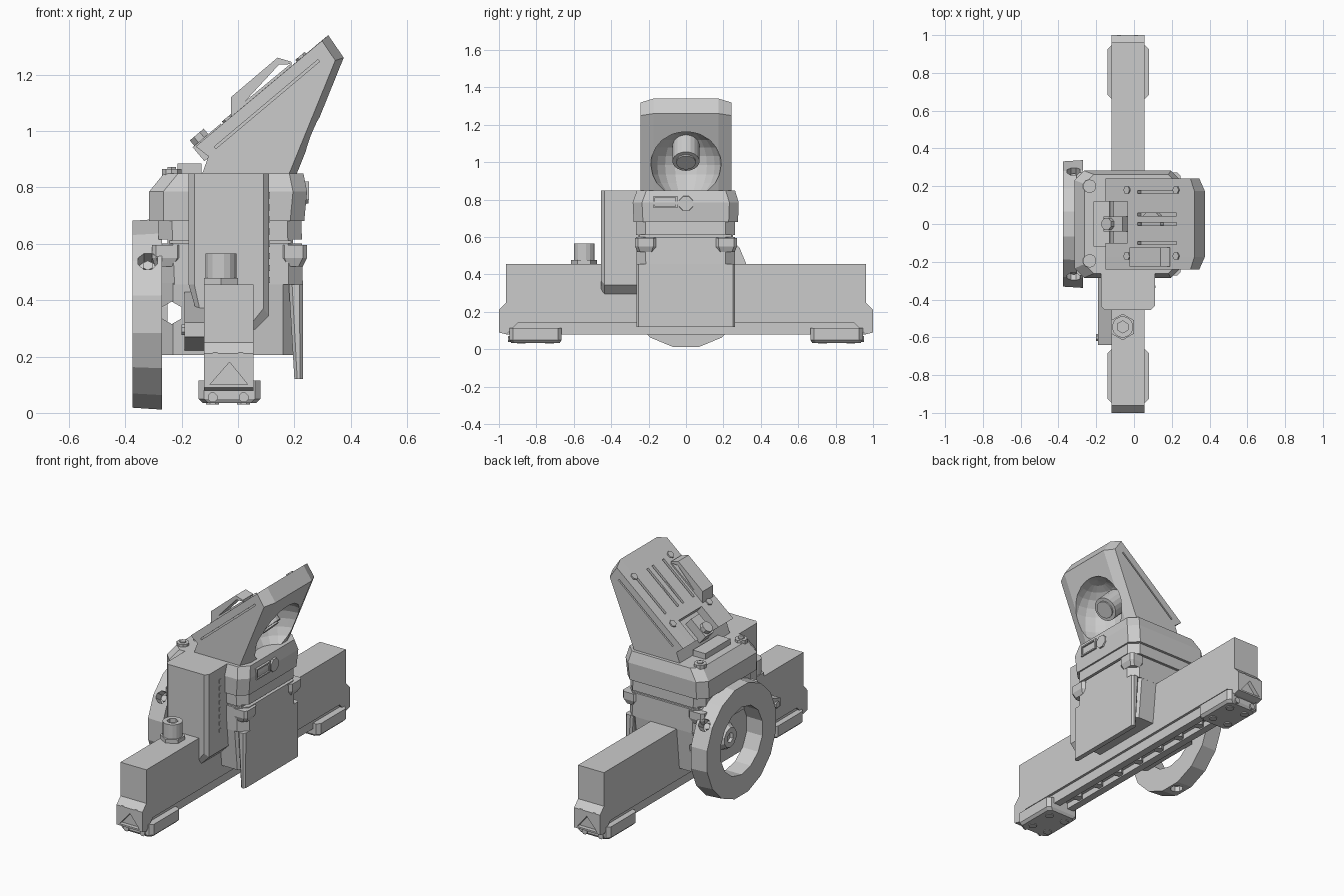
import bpy, bmesh, math
from mathutils import Vector, Matrix

if "Cube" in bpy.data.objects:
    bpy.data.objects.remove(bpy.data.objects["Cube"])


def loft(name, rings):
    """Closed solid through rings that have the same number of points."""
    bm = bmesh.new()
    rows = [[bm.verts.new(p) for p in r] for r in rings]
    n = len(rows[0])
    for a, b in zip(rows, rows[1:]):
        for i in range(n):
            bm.faces.new((a[i], a[(i + 1) % n], b[(i + 1) % n], b[i]))
    bm.faces.new(rows[0])
    bm.faces.new(rows[-1][::-1])
    bmesh.ops.recalc_face_normals(bm, faces=bm.faces)
    me = bpy.data.meshes.new(name)
    bm.to_mesh(me)
    bm.free()
    ob = bpy.data.objects.new(name, me)
    bpy.context.collection.objects.link(ob)
    return ob


def prism_y(name, xz, y0, y1):
    return loft(name, [[(x, y, z) for x, z in xz] for y in (y0, y1)])


def prism_x(name, yz, x0, x1):
    return loft(name, [[(x, y, z) for y, z in yz] for x in (x0, x1)])


def box(name, x0, x1, y0, y1, z0, z1):
    return prism_y(name, [(x0, z0), (x1, z0), (x1, z1), (x0, z1)], y0, y1)


def plan(x0, x1, y0, y1, z, c):
    """Rectangle in plan with corners cut by c."""
    return [(x0 + c, y0, z), (x1 - c, y0, z), (x1, y0 + c, z), (x1, y1 - c, z),
            (x1 - c, y1, z), (x0 + c, y1, z), (x0, y1 - c, z), (x0, y0 + c, z)]


def cyl(name, p, q, r, n=12, r2=None):
    p, q = Vector(p), Vector(q)
    rot = (q - p).to_track_quat('Z', 'Y')
    ring = lambda c, k: [c + rot @ Vector((k * math.cos(t), k * math.sin(t), 0))
                         for t in (2 * math.pi * (i + .5) / n for i in range(n))]
    return loft(name, [ring(p, r), ring(q, r if r2 is None else r2)])


def cut(target, *cutters):
    for c in cutters:
        m = target.modifiers.new("cut", 'BOOLEAN')
        m.operation, m.solver, m.object = 'DIFFERENCE', 'EXACT', c
        bpy.context.view_layer.objects.active = target
        bpy.ops.object.modifier_apply(modifier=m.name)
        bpy.data.objects.remove(c)


# Rail: stepped beam, narrower base with a channel, blocks at both ends
box("rail_beam", -.12, .055, -.962, .962, .14, .455)
base = box("rail_base", -.105, .04, -.96, .96, .08, .15)
cut(base, box("c", -.06, -.005, -.9, .9, .05, .115))
for s in (-1, 1):
    end = prism_x("rail_end_block", [(s * .9, .14), (s * .96, .08), (s * 1, .09), (s * 1, .21),
                                     (s * .962, .25), (s * .9, .25)], -.12, .055)
    cut(end, prism_y("c", [(-.1, .1), (.035, .1), (-.03, .18)], s * .975, s * 1.1))
    for x in (-.08, .01):
        cyl("end_screw", (x, s * .97, .195), (x, s * 1.0, .195), .02, 8)
    # Feet
    lo, hi = sorted((s * .665, s * .945))
    loft("foot", [plan(-.125, .065, lo + .01, hi - .01, .035, .02),
                  plan(-.14, .08, lo, hi, .05, .02), plan(-.14, .08, lo, hi, .115, .02)])
    for x in (-.09, .02):
        cyl("foot_screw", (x, s * .90, .055), (x, s * .952, .055), .018, 8)
        for y in (.73, .88):
            cyl("foot_pad", (x, s * y, .03), (x, s * y, .05), .025, 8)
for i in range(7):
    y = -.54 + i * .18
    cyl("base_bolt", (-.033, y, .085), (-.033, y, .12), .028, 6)

# Clamp bolt on the rail
cyl("bolt_flange", (-.06, -.545, .45), (-.06, -.545, .478), .07, 6)
bolt = cyl("bolt_head", (-.06, -.545, .47), (-.06, -.545, .565), .056, 16)
cut(bolt, cyl("c", (-.06, -.545, .54), (-.06, -.545, .6), .032, 6))

# Carriage: lower clamp, side plate, waist bands and chamfered collar
clamp = loft("lower_clamp", [plan(-.27, .2, -.235, .235, .205, .04),
                             plan(-.27, .2, -.262, .262, .46, .04)])
cut(clamp, cyl("c", (-.235, -.4, .355), (-.235, .4, .355), .04, 6))
loft("side_plate", [plan(.2, .23, -.265, .262, .12, .01), plan(.18, .23, -.265, .262, .455, .012)])
waist = loft("waist", [plan(-.275, .23, -.265, .262, .455, .05),
                       plan(-.285, .225, -.268, .262, .69, .05)])
for x in (-.285, .215):
    cut(waist, prism_y("c", [(x - .02, .60), (x + .035, .60), (x + .035, .615), (x - .02, .615)],
                       -.3, .3))
for y in (-.27, .265):
    cut(waist, box("c", -.3, .26, y - .015, y + .015, .6, .612))
for s in (-1, 1):
    for x0, x1 in ((.15, .245), (-.305, -.2)):
        loft("corner_lug", [plan(x0 + .01, x1 - .015, *sorted((s * .17, s * .26)), .52, .015),
                            plan(x0, x1, *sorted((s * .16, s * .272)), .55, .015),
                            plan(x0, x1, *sorted((s * .16, s * .272)), .595, .015)])
loft("collar", [plan(-.315, .235, -.28, .278, .68, .05), plan(-.315, .245, -.285, .282, .785, .05),
                plan(-.262, .232, -.262, .262, .85, .05)])
cyl("side_knob", (.2, 0, .78), (.25, 0, .78), .05, 8, .04)
tab = box("side_button", .2, .252, -.175, -.045, .755, .82)
cut(tab, box("c", .242, .3, -.165, -.055, .763, .812))
for y in (-.195, .2):
    cyl("collar_screw", (-.235, y, .80), (-.235, y, .865), .036, 10)
    cyl("collar_screw_socket", (-.235, y, .86), (-.235, y, .872), .018, 6)
box("collar_tab", -.215, -.13, -.12, .12, .84, .885)

# Tall housing straddling the front of the rail
front = [(-.175, .85), (.11, .85), (.11, .345), (.06, .295), (-.13, .295), (-.175, .455)]
inner = [(-.155, .85), (.09, .85), (.09, .37), (.05, .32), (-.125, .32), (-.155, .455)]
loft("front_housing", [[(x, y, z) for x, z in p] for y, p in
                       ((-.455, inner), (-.435, front), (-.22, front))])
for i in range(8):
    z = .46 + i * .043
    box("housing_rib", .10, .113, -.34, -.325, z, z + .022)
# Lever at the left of the rail
prism_x("side_lever", [(-.22, .44), (-.64, .32), (-.64, .27), (-.22, .22)], -.19, -.115)
cyl("lever_pin", (-.2, -.6, .295), (-.11, -.6, .295), .02, 8)

# Hand wheel ring with radial rim holes and central hub
C = Vector((-.32, 0, .35))
wheel = cyl("hand_wheel", (-.27, 0, .35), (-.375, 0, .35), .345, 16, .338)
cut(wheel, cyl("c", (-.2, 0, .35), (-.45, 0, .35), .205, 14))
for a in (34, 146, 270):
    d = Vector((0, math.cos(math.radians(a)), math.sin(math.radians(a))))
    cut(wheel, cyl("c", C + d * .28, C + d * .4, .037, 8))
    cyl("wheel_screw", C + d * .27, C + d * .31, .02, 6)
hub = cyl("wheel_hub", (-.25, 0, .35), (-.30, 0, .35), .09, 10, .06)
cut(hub, cyl("c", (-.28, 0, .35), (-.35, 0, .35), .03, 6))

# Head: sloping block narrowing at its outer edges
mid = [(-.15, .945), (.32, 1.34), (.375, 1.26), (.205, .84), (-.13, .84), (-.105, .91)]
side = [(-.15, .945), (.298, 1.32), (.345, 1.25), (.178, .84), (-.13, .84), (-.105, .91)]
head = loft("head", [[(x, y, z) for x, z in p] for y, p in
                     ((-.242, side), (-.175, mid), (.175, mid), (.242, side))])
u = Vector((.47, 0, .395)).normalized()
n = Vector((-u.z, 0, u.x))
O = Vector((-.15, 0, .945))


def on_slope(name, u0, u1, y0, y1, n0, n1):
    """Box aligned with the sloping top: u up the slope, n away from it."""
    ob = box(name, u0, u1, y0, y1, n0, n1)
    ob.data.transform(Matrix(((u.x, 0, n.x, O.x), (0, 1, 0, 0), (u.z, 0, n.z, O.z), (0, 0, 0, 1))))
    return ob


# Cooling slots, centre notch and cover seams
for y in (-.1, .0, .05, .17):
    cut(head, on_slope("c", .22, .49, y - .008, y + .008, -.03, .05))
cut(head, on_slope("c", -.05, .15, -.1, .12, -.05, .05))
for s in (-1, 1):
    cut(head, on_slope("c", .05, .53, *sorted((s * .232, s * .3)), -.052, -.043))
# Scooped recess in the overhanging face
bm = bmesh.new()
bmesh.ops.create_uvsphere(bm, u_segments=20, v_segments=12, radius=.19)
me = bpy.data.meshes.new("c")
bm.to_mesh(me)
bm.free()
scoop = bpy.data.objects.new("c", me)
bpy.context.collection.objects.link(scoop)
scoop.location = (.272, 0, .985)
bpy.context.view_layer.update()
cut(head, scoop)

# Lens inside the recess
cyl("lens_barrel", (.09, 0, 1.13), (.215, 0, 1.005), .072, 18)
cyl("lens_glass", (.2, 0, 1.02), (.222, 0, .998), .052, 18)

# Slope details: pivot lug, screws, raised handle
on_slope("pivot_lug", -.01, .12, -.04, .04, -.06, .005)
cyl("pivot_eye", O + u * .03 + n * -.02, O + u * .03 + n * .03, .035, 8)
for k, y in ((.15, .18), (.49, .18), (.49, -.17), (.15, -.17)):
    cyl("cover_screw", O + u * k - n * .01, O + u * k + n * .008, .022, 6)\
        .data.transform(Matrix.Translation((0, y, 0)))
handle = prism_y("handle", [(-.025, 1.04), (-.025, 1.12), (.14, 1.26), (.19, 1.245), (.19, 1.22)],
                 -.225, -.125)
cut(handle, prism_y("c", [(.025, 1.105), (.145, 1.235), (.185, 1.237)], -.4, 0))
